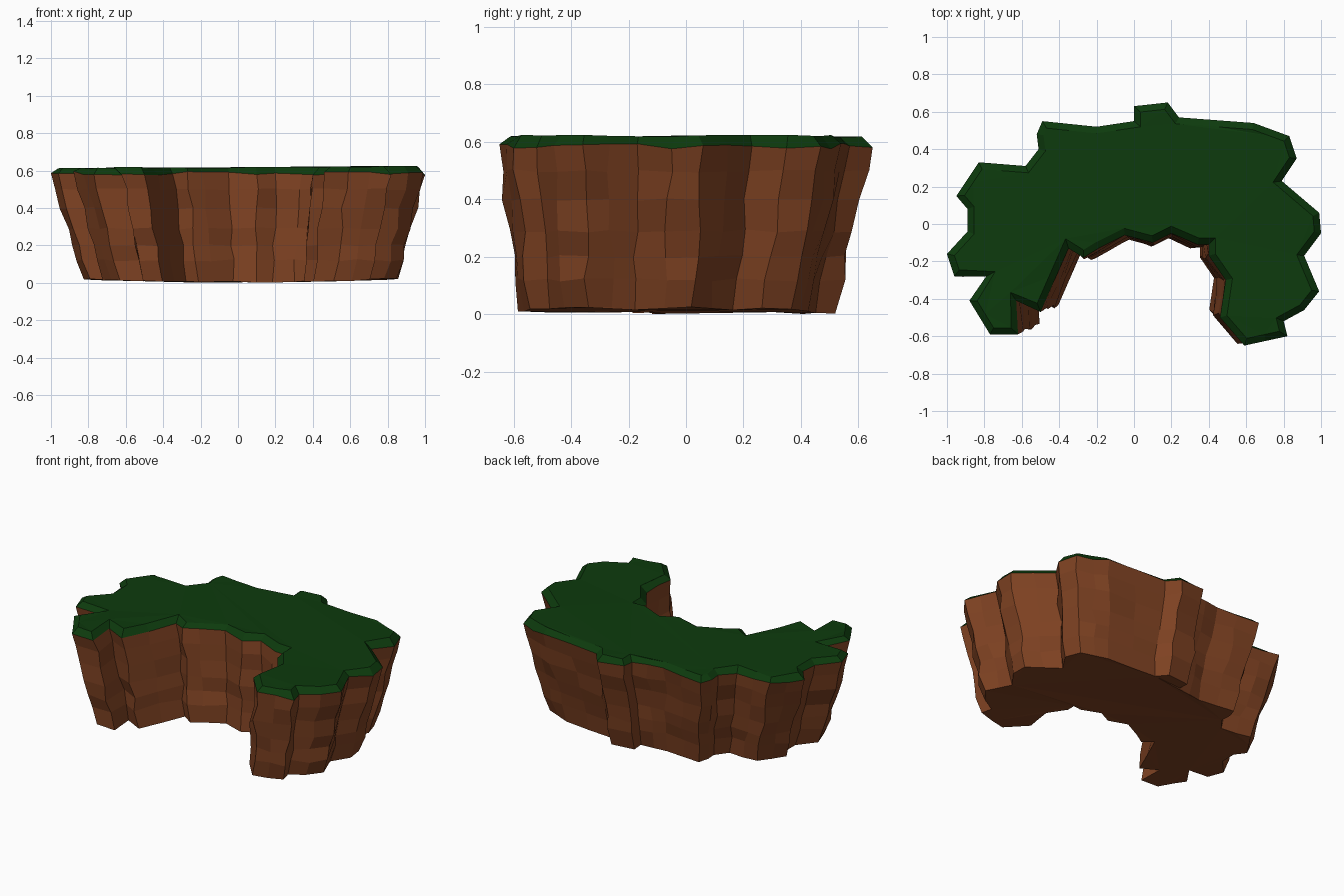
import bpy
import bmesh
import random
from mathutils import Vector

random.seed(4)

cube = bpy.data.objects.get("Cube")
if cube:
    bpy.data.objects.remove(cube, do_unlink=True)


def make_material(name, colour):
    material = bpy.data.materials.new(name)
    material.use_nodes = True
    material.diffuse_color = (*colour, 1)
    shader = next(n for n in material.node_tree.nodes if n.type == "BSDF_PRINCIPLED")
    shader.inputs["Base Color"].default_value = (*colour, 1)
    return material


# Plateau rim in hundredths of a unit, counterclockwise from the front right tip
RIM = [
    (-77, -59), (-62, -59), (-63, -41), (-50, -47), (-35, -13), (-27, -18),
    (-19, -13), (-5, -6), (10, -10), (20, -5), (34, -11), (40, -11),
    (40, -17), (49, -30), (46, -50), (59, -65), (82, -60), (80, -52),
    (91, -46), (99, -36), (91, -17), (100, -5), (99, 6), (79, 23),
    (87, 35), (83, 47), (64, 54), (24, 57), (18, 65), (0, 63), (0, 55),
    (-20, 52), (-49, 55), (-52, 48), (-51, 40), (-58, 31), (-83, 33),
    (-95, 15), (-89, 8), (-89, -4), (-100, -16), (-96, -28), (-79, -28),
    (-88, -41),
]


def split_long_edges(points, limit):
    """Add a midpoint to every long edge so the walls get extra facets."""
    result = []
    for a, b in zip(points, points[1:] + points[:1]):
        result.append(a)
        if (b - a).length > limit:
            result.append((a + b) / 2)
    return result


def inset(points, distance):
    """Move a closed outline inwards with limited mitres."""
    result = []
    for i, p in enumerate(points):
        before = (p - points[i - 1]).normalized()
        after = (points[(i + 1) % len(points)] - p).normalized()
        n1, n2 = (Vector((-d.y, d.x)) for d in (before, after))
        mitre = (n1 + n2).normalized()
        result.append(p + mitre * distance / max(mitre.dot(n1), 0.65))
    return result


def jitter(amount):
    return random.uniform(-amount, amount)


def make_layers(name, rings, material, cap_top=False, cap_bottom=False):
    """Join stacked rings, from bottom to top, into one faceted object."""
    bm = bmesh.new()
    layers = [[bm.verts.new(p) for p in ring] for ring in rings]
    for low, high in zip(layers, layers[1:]):
        for i in range(len(low)):
            j = (i + 1) % len(low)
            bm.faces.new((low[i], low[j], high[j], high[i]))
    caps = []
    if cap_top:
        caps.append(bm.faces.new(layers[-1]))
    if cap_bottom:
        caps.append(bm.faces.new(layers[0][::-1]))
    for cap in caps:
        cap.normal_update()
    bmesh.ops.triangulate(bm, faces=caps, ngon_method="EAR_CLIP")
    mesh = bpy.data.meshes.new(name)
    bm.to_mesh(mesh)
    bm.free()
    mesh.materials.append(material)
    obj = bpy.data.objects.new(name, mesh)
    bpy.context.collection.objects.link(obj)
    return obj


rock = make_material("brown rock", (0.21, 0.054, 0.016))
grass = make_material("dark green grass", (0.004, 0.043, 0.004))

outline = split_long_edges([Vector(p) / 100 for p in RIM], 0.2)
centre = Vector((0.1, -0.22))


def tapered(points, height):
    """Narrow the outline towards the foot of the cliff."""
    t = 1 - height / 0.59
    scale = Vector((1 - 0.16 * t, 1 - 0.15 * t))
    return [centre + (p - centre) * scale for p in points]


# Cliff walls: each column sways a little from layer to layer
rim_ring = [(p.x, p.y, 0.585 + jitter(0.011)) for p in outline]
foot = tapered(outline, 0)
rings = [[(p.x, p.y, 0.004 + 0.024 * p.x ** 2 + jitter(0.004)) for p in foot]]
for height in (0.12, 0.2, 0.29, 0.4, 0.5):
    rings.append([
        (p.x + jitter(0.012), p.y + jitter(0.012), height + jitter(0.006))
        for p in tapered(outline, height)
    ])
rings.append(rim_ring)
make_layers("rocky_cliff", rings, rock, cap_bottom=True)

# Grass cap: bevelled edge and nearly flat top
lawn = [(p.x, p.y, 0.617 + 0.005 * p.x + jitter(0.004)) for p in inset(outline, 0.035)]
make_layers("grass_top", [rim_ring, lawn], grass, cap_top=True)
